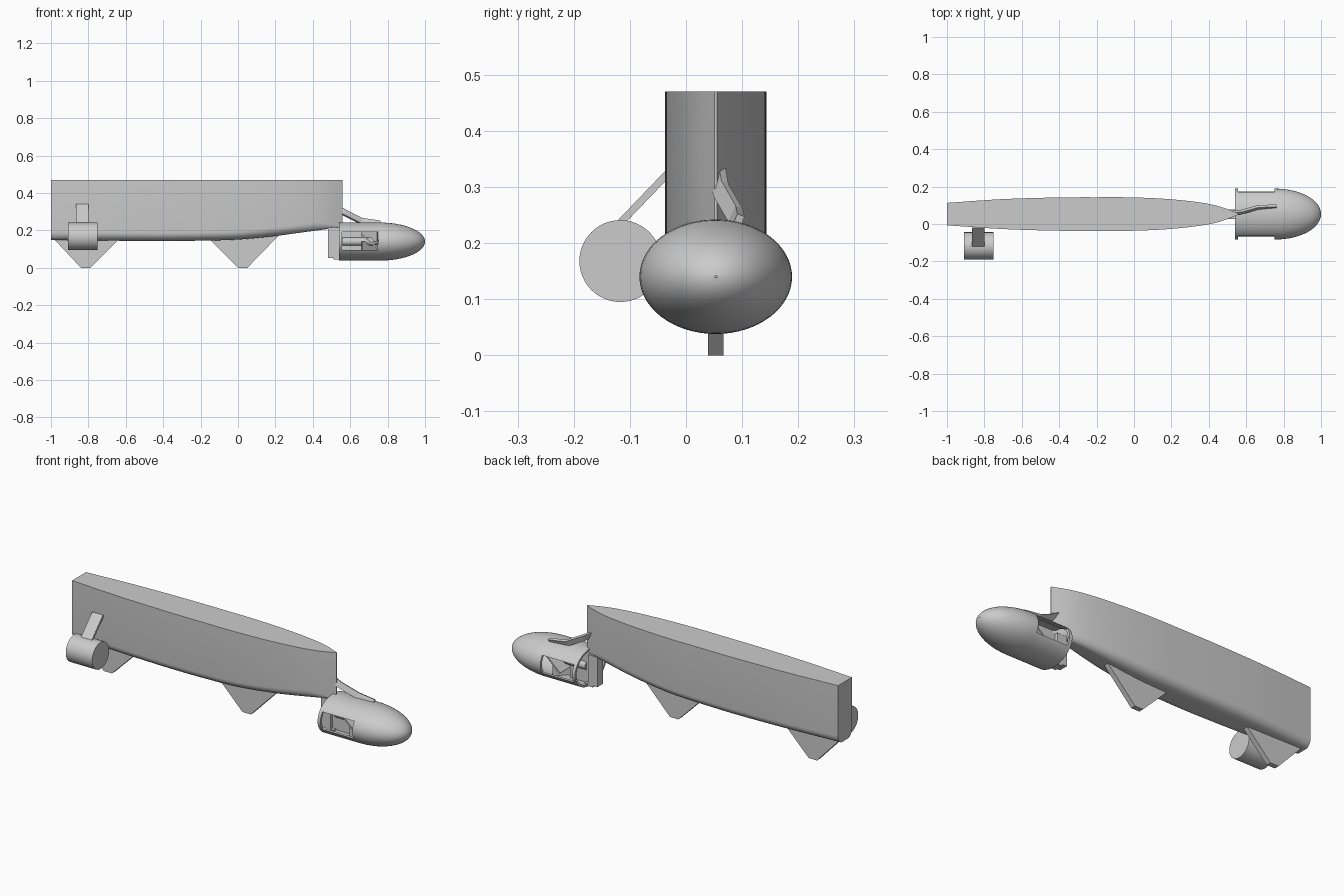
import bpy, bmesh, math
from mathutils import Vector

if "Cube" in bpy.data.objects:
    bpy.data.objects.remove(bpy.data.objects["Cube"], do_unlink=True)

MID = 0.053                       # centreline of hull and pod
POD_Z, POD_RY, POD_RZ = 0.14, 0.136, 0.102

grey = bpy.data.materials.new("plain_grey")
grey.use_nodes = True
grey.diffuse_color = (0.6, 0.6, 0.6, 1)
grey.node_tree.nodes["Principled BSDF"].inputs["Base Color"].default_value = (0.6, 0.6, 0.6, 1)


def finish(name, bm, smooth=None):
    bmesh.ops.recalc_face_normals(bm, faces=bm.faces)
    mesh = bpy.data.meshes.new(name)
    bm.to_mesh(mesh)
    bm.free()
    mesh.materials.append(grey)
    ob = bpy.data.objects.new(name, mesh)
    bpy.context.collection.objects.link(ob)
    if smooth:
        bpy.ops.object.select_all(action="DESELECT")
        bpy.context.view_layer.objects.active = ob
        ob.select_set(True)
        bpy.ops.object.shade_smooth_by_angle(angle=math.radians(smooth))
    return ob


def loft(name, rings, smooth=None, capped=True, closed=False):
    """Skin a list of equal-length point loops."""
    bm = bmesh.new()
    loops = [[bm.verts.new(p) for p in ring] for ring in rings]
    pairs = list(zip(loops, loops[1:]))
    if closed:
        pairs.append((loops[-1], loops[0]))
    for a, b in pairs:
        n = len(a)
        for i in range(n):
            j = (i + 1) % n
            bm.faces.new((a[i], a[j], b[j], b[i]))
    if capped and not closed:
        bm.faces.new(loops[0])
        bm.faces.new(loops[-1])
    return finish(name, bm, smooth)


def plate(name, outline, y, thick):
    """Upright plate: (x, z) outline given thickness along y."""
    return loft(name, [[(x, y + s * thick / 2, z) for x, z in outline] for s in (-1, 1)])


def bar(name, points, side, width, thick):
    """Rectangular bar along a path; side is the direction of its width."""
    pts, side = [Vector(p) for p in points], Vector(side).normalized()
    rings = []
    for i, p in enumerate(pts):
        along = (pts[min(i + 1, len(pts) - 1)] - pts[max(i - 1, 0)]).normalized()
        across = (side - along * side.dot(along)).normalized()
        up = along.cross(across)
        rings.append([p + across * a * width / 2 + up * b * thick / 2
                      for a, b in ((-1, -1), (1, -1), (1, 1), (-1, 1))])
    return loft(name, rings)


def spline(stations, x, k):
    """Cubic interpolation through the hull stations."""
    i = max(j for j in range(len(stations) - 1) if stations[j][0] <= x)
    slope = lambda j: ((stations[min(j + 1, len(stations) - 1)][k] - stations[max(j - 1, 0)][k])
                       / (stations[min(j + 1, len(stations) - 1)][0] - stations[max(j - 1, 0)][0]))
    a, b = stations[i], stations[i + 1]
    h = b[0] - a[0]
    t = (x - a[0]) / h
    return ((2*t**3 - 3*t**2 + 1) * a[k] + (t**3 - 2*t**2 + t) * h * slope(i)
            + (3*t**2 - 2*t**3) * b[k] + (t**3 - t**2) * h * slope(i + 1))


# Hull: stations of x, half width, bottom height
STATIONS = [(-1, 0.06, 0.148), (-0.7, 0.08, 0.145), (-0.4, 0.089, 0.143), (-0.2, 0.09, 0.145),
            (0, 0.089, 0.151), (0.2, 0.079, 0.17), (0.38, 0.058, 0.194),
            (0.48, 0.034, 0.207), (0.56, 0.002, 0.215)]
rings = []
for s in range(53):
    x = min(-1 + 1.56 * s / 52, 0.5599)
    half, low = spline(STATIONS, x, 1), spline(STATIONS, x, 2)
    rx, rz = half * 0.6, 0.045 * min(1, half / 0.05)
    right = [(half, 0.47)]
    for q in range(9):
        a = math.radians(90 * q / 8)
        right.append((half - rx + rx * math.cos(a), low + rz - rz * math.sin(a)))
    section = right + [(-y, z) for y, z in reversed(right)]
    rings.append([(x, MID + y, z) for y, z in section])
loft("hull", rings, 35)

# Keel fins
for name, outline in (
        ("rear_keel_fin", [(-0.99, 0.16), (-0.84, 0), (-0.79, 0), (-0.63, 0.16)]),
        ("front_keel_fin", [(-0.17, 0.17), (0, 0), (0.05, 0), (0.225, 0.18)])):
    plate(name, outline, MID, 0.028)

# Side float on its slanted arm
loft("side_float", [[(x, -0.117 + 0.073 * math.cos(a), 0.168 + 0.073 * math.sin(a))
                     for a in (math.tau * i / 48 for i in range(48))]
                    for x in (-0.91, -0.75)], 35)
bar("side_float_arm", [(-0.833, -0.118, 0.235), (-0.833, -0.02, 0.337)], (1, 0, 0), 0.065, 0.013)

# Nose pod: hollow shell revolved as an ellipse, open at the rear
profile = [(0.54, 1), (0.755, 1)]
for i in range(1, 17):
    a = math.radians(89 * i / 16)
    profile.append((0.755 + 0.245 * math.sin(a), math.cos(a)))
inner = [(0.74 + 0.2 * math.sin(a), 0.9 * math.cos(a))
         for a in (math.radians(89 * i / 10) for i in range(10, -1, -1))] + [(0.54, 0.9)]
pod = loft("nose_pod", [[(x, MID + r * POD_RY * math.cos(a), POD_Z + r * POD_RZ * math.sin(a))
                         for a in (math.tau * i / 64 for i in range(64))]
                        for x, r in profile + inner], 35, closed=True)

# Side windows cut right through the pod
cutter = plate("window_cutter", [(0.557, 0.095), (0.75, 0.095), (0.75, 0.19), (0.557, 0.19)], MID, 0.5)
cutter.hide_render = True
cutter.hide_viewport = True
cut = pod.modifiers.new("windows", "BOOLEAN")
cut.operation, cut.object, cut.solver = "DIFFERENCE", cutter, "EXACT"

# Propeller inside the pod
loft("propeller_hub", [[(x, MID + r * math.cos(a), POD_Z + r * math.sin(a))
                        for a in (math.tau * i / 24 for i in range(24))]
                       for x, r in ((0.56, 0.022), (0.72, 0.022), (0.76, 0.008))], 35)
for i in range(4):
    a = math.tau * i / 4
    out = Vector((0, math.cos(a), math.sin(a)))
    turn = Vector((1, 0, 0)).cross(out)
    hub = Vector((0.705, MID, POD_Z))
    bar(f"propeller_blade_{i + 1}", [hub, hub + out * 0.09],
        Vector((1, 0, 0)) + turn * 0.9, 0.11, 0.008)

# Rudder post behind the pod, with an inner guide plate
plate("rudder_post", [(0.482, 0.052), (0.54, 0.052), (0.54, 0.215), (0.482, 0.215)], MID, 0.05)
plate("pod_foot", [(0.51, 0.043), (0.56, 0.043), (0.56, 0.055), (0.51, 0.055)], MID, 0.05)
plate("guide_plate", [(0.53, 0.05), (0.66, 0.05), (0.66, 0.23), (0.53, 0.23)], MID, 0.012)

# Bent arm from the bow to the top of the pod
bar("bow_arm", [(0.5, 0.055, 0.335), (0.57, 0.062, 0.295), (0.66, 0.088, 0.25), (0.76, 0.092, 0.235)],
    (0, 0.4, 1), 0.032, 0.014)
